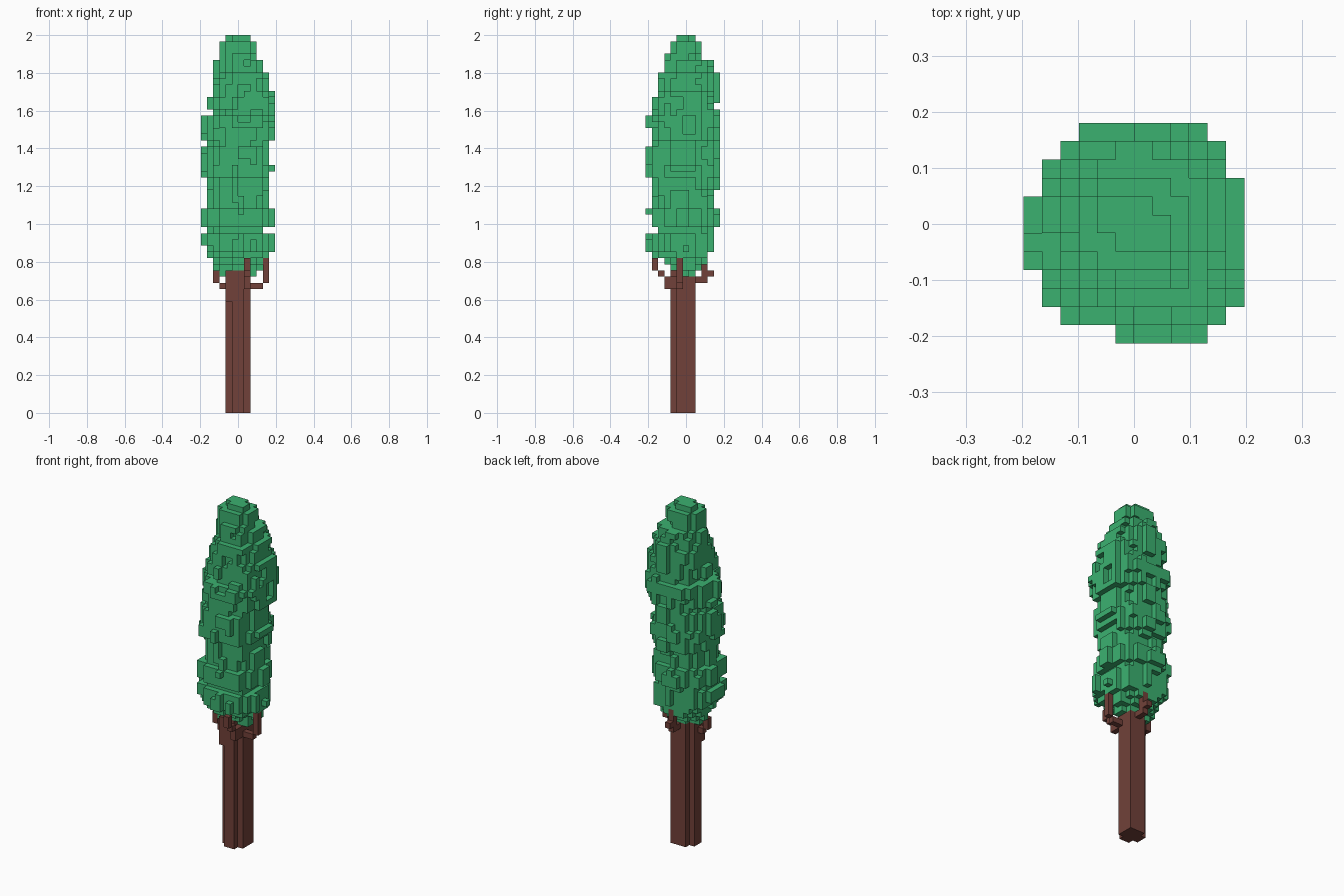
import bpy
import bmesh
import random
from mathutils import Vector

random.seed(4)
V = 2 / 61                       # edge of one block
NX, NY = 12, 13                  # blocks across

cube = bpy.data.objects.get("Cube")
if cube:
    bpy.data.objects.remove(cube, do_unlink=True)


def material(name, color):
    m = bpy.data.materials.new(name)
    m.use_nodes = True
    m.diffuse_color = color
    m.node_tree.nodes["Principled BSDF"].inputs["Base Color"].default_value = color
    return m


def box(i0, i1, j0, j1, k0, k1):
    """All blocks in an index range, ends excluded."""
    return {(i, j, k) for i in range(i0, i1) for j in range(j0, j1)
            for k in range(k0, k1)}


def build(name, blocks, solid, mat):
    """Mesh of the faces of blocks that are not covered by the solid."""
    bm = bmesh.new()
    for b in blocks:
        for axis in range(3):
            for side in (0, 1):
                near = list(b)
                near[axis] += 2 * side - 1
                if tuple(near) in solid:
                    continue
                u, w = (axis + 1) % 3, (axis + 2) % 3
                ring = []
                for du, dw in ((0, 0), (1, 0), (1, 1), (0, 1)):
                    p = Vector((b[0] - NX / 2, b[1] - NY / 2, b[2]))
                    p[axis] += side
                    p[u] += du
                    p[w] += dw
                    ring.append(bm.verts.new(p * V))
                bm.faces.new(ring if side else ring[::-1])
    bmesh.ops.remove_doubles(bm, verts=bm.verts, dist=V / 100)
    mesh = bpy.data.meshes.new(name)
    bm.to_mesh(mesh)
    bm.free()
    mesh.materials.append(mat)
    ob = bpy.data.objects.new(name, mesh)
    bpy.context.collection.objects.link(ob)


# Trunk: a column with three notched corners, thicker near the top
trunk = (box(4, 8, 5, 7, 0, 22) | box(5, 7, 4, 8, 0, 22) | box(7, 8, 7, 8, 0, 22)
         | box(4, 5, 4, 5, 18, 22) | box(4, 7, 4, 6, 22, 23))

# Branches: one stepping outward and up on each side
branches = (
    box(7, 8, 3, 5, 20, 22) | box(7, 8, 2, 3, 22, 23) | box(7, 8, 1, 2, 23, 25)    # front
    | box(8, 10, 5, 6, 20, 21) | box(10, 11, 5, 6, 21, 25)                        # left
    | box(3, 4, 5, 6, 20, 21) | box(2, 3, 5, 6, 21, 23)                           # right
    | box(6, 7, 8, 10, 21, 22) | box(6, 7, 10, 11, 22, 23) | box(6, 7, 9, 10, 22, 25)  # back
)

# Crown: lowest layer of each band and its x and y extents in block indices
bands = [
    (60, 4, 8, 5, 8), (58, 3, 9, 4, 9), (57, 3, 9, 3, 9), (55, 2, 10, 3, 11),
    (54, 2, 11, 2, 12), (52, 1, 11, 2, 12), (51, 1, 12, 2, 12),
    (49, 1, 12, 1, 12), (48, 2, 12, 1, 12), (46, 0, 12, 0, 13),
    (44, 0, 12, 1, 12), (43, 1, 11, 1, 12), (40, 0, 11, 0, 12),
    (38, 0, 12, 0, 12), (36, 1, 11, 1, 12), (33, 1, 11, 1, 11),
    (30, 0, 12, 0, 12), (29, 1, 11, 1, 11), (26, 0, 12, 0, 11),
    (25, 1, 11, 1, 11), (24, 2, 10, 3, 10), (23, 2, 10, 4, 9), (22, 3, 9, 4, 8),
]
noise, stagger = {}, {}
leaves = set()
top = 61
for low, i0, i1, j0, j1 in bands:
    for i, j, k in box(i0, i1, j0, j1, low, top):
        column = (i // 2, j // 2)
        shift = stagger.setdefault(column, random.randrange(3))
        clump = column + ((k + shift) // 3,)
        limit = noise.setdefault(clump, random.uniform(0.74, 1.04))
        dx = (2 * i + 1 - i0 - i1) / (i1 - i0)
        dy = (2 * j + 1 - j0 - j1) / (j1 - j0)
        if low > 56:        # tip, with two corners cut
            limit = 1 - 0.2 * dx * dy
        elif low > 39:      # upper part, fuller on the left side
            limit += 0.3 * dx * abs(dy) - 0.1 * abs(dx) * dy
        if dx * dx + dy * dy <= limit:
            leaves.add((i, j, k))
    top = low

wood = trunk | branches
leaves -= wood
solid = wood | leaves
bark = material("bark brown", (0.165, 0.053, 0.041, 1))
green = material("leaf green", (0.044, 0.440, 0.163, 1))
build("trunk", trunk, solid, bark)
build("branches", branches, solid, bark)
build("crown", leaves, solid, green)
